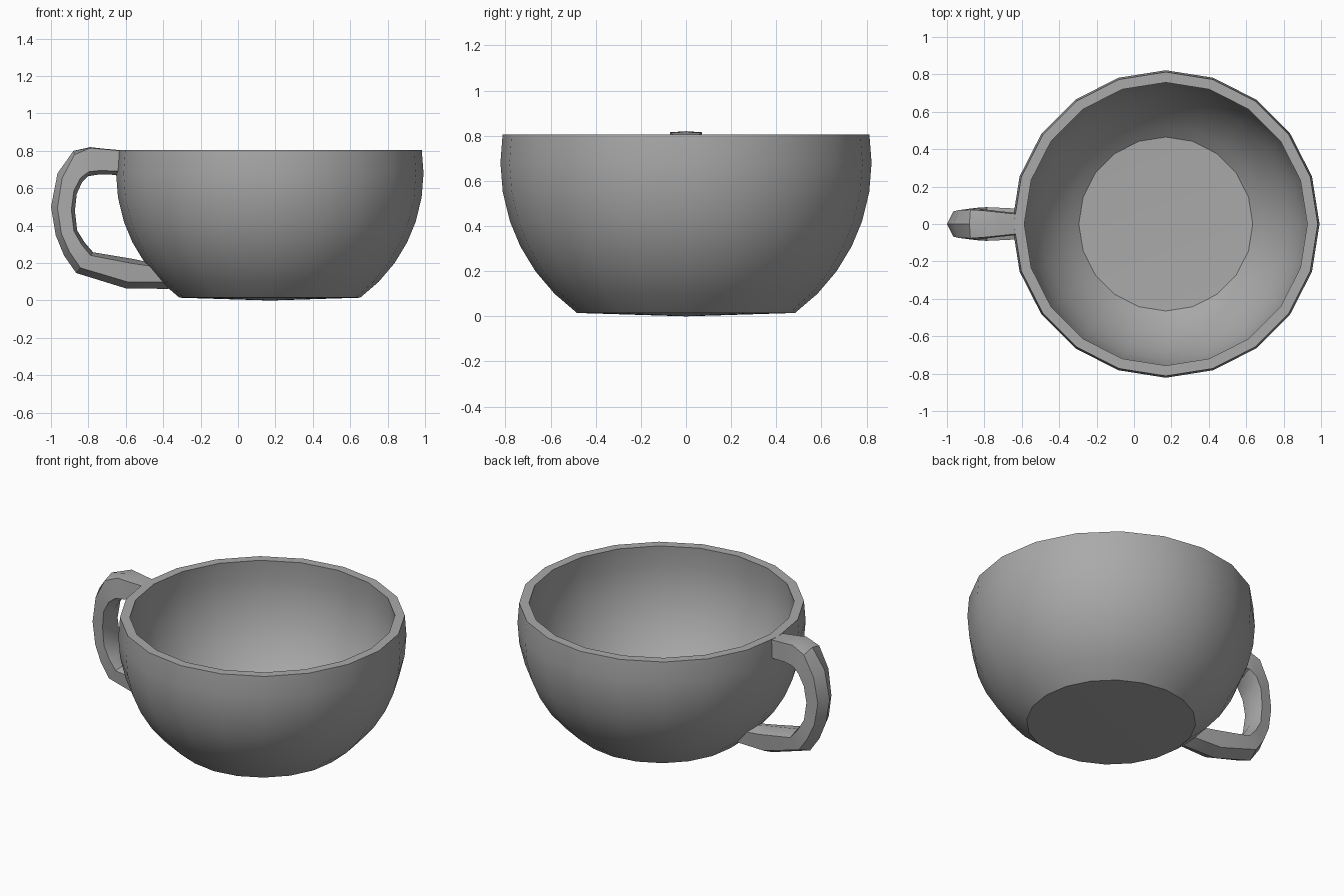
import bpy, bmesh, math

if "Cube" in bpy.data.objects:
    bpy.data.objects.remove(bpy.data.objects["Cube"])

grey = bpy.data.materials.new("mid_grey")
grey.diffuse_color = (0.4, 0.4, 0.4, 1)
grey.use_nodes = True
grey.node_tree.nodes["Principled BSDF"].inputs["Base Color"].default_value = grey.diffuse_color

CX, CZ, SIDES = 0.17, 0.68, 20   # bowl axis, sphere centre height, sides


def finish(bm, name, angle=30):
    bmesh.ops.recalc_face_normals(bm, faces=bm.faces)
    mesh = bpy.data.meshes.new(name)
    bm.to_mesh(mesh)
    bm.free()
    mesh.materials.append(grey)
    ob = bpy.data.objects.new(name, mesh)
    bpy.context.collection.objects.link(ob)
    bpy.ops.object.select_all(action='DESELECT')
    ob.select_set(True)
    bpy.context.view_layer.objects.active = ob
    bpy.ops.object.shade_smooth_by_angle(angle=math.radians(angle))
    return ob


def bridge(bm, a, b):
    n = len(a)
    for i in range(n):
        bm.faces.new((a[i], a[(i + 1) % n], b[(i + 1) % n], b[i]))


def cap(bm, ring, centre):
    c = bm.verts.new(centre)
    for i in range(len(ring)):
        bm.faces.new((ring[i], ring[(i + 1) % len(ring)], c))


# Bowl: truncated spherical shell with a thick flat rim and closed foot
def sphere_r(radius, z):
    return math.sqrt(radius ** 2 - (z - CZ) ** 2)


outer = [(sphere_r(0.822, z), z) for z in (0.015, 0.1, 0.2, 0.31, 0.42, 0.55, 0.68, 0.805)]
inner = [(sphere_r(0.767, z), z) for z in (0.805, 0.68, 0.55, 0.42, 0.31, 0.2, 0.12, 0.07)]
bm = bmesh.new()
rings = []
for r, z in outer + inner:
    rings.append([bm.verts.new((CX + r * math.cos(2 * math.pi * i / SIDES),
                                r * math.sin(2 * math.pi * i / SIDES), z))
                  for i in range(SIDES)])
for a, b in zip(rings, rings[1:]):
    bridge(bm, a, b)
cap(bm, rings[0], (CX, 0, 0.0))
cap(bm, rings[-1], (CX, 0, 0.055))
finish(bm, "bowl")

# Handle: six-sided section swept along stations
# (outer x, outer z, inner x, inner z, half width, outer shoulder depth)
stations = [
    (-0.62, 0.803, -0.62, 0.67, 0.058, 0.02),
    (-0.72, 0.812, -0.735, 0.675, 0.07, 0.02),
    (-0.79, 0.82, -0.80, 0.665, 0.078, 0.03),
    (-0.88, 0.80, -0.835, 0.63, 0.085, 0.12),
    (-0.965, 0.68, -0.862, 0.57, 0.082, 0.24),
    (-1.00, 0.50, -0.872, 0.48, 0.075, 0.27),
    (-0.975, 0.35, -0.86, 0.375, 0.08, 0.27),
    (-0.93, 0.24, -0.82, 0.31, 0.087, 0.27),
    (-0.865, 0.147, -0.775, 0.258, 0.09, 0.25),
    (-0.60, 0.065, -0.56, 0.222, 0.08, 0.22),
    (-0.37, 0.062, -0.48, 0.205, 0.07, 0.25),
]
bm = bmesh.new()
rings = []
for ox, oz, ix, iz, w, t in stations:
    section = [(0, 0), (w * 0.9, t), (w, 0.85), (0, 1), (-w, 0.85), (-w * 0.9, t)]
    rings.append([bm.verts.new((ox + (ix - ox) * s, y, oz + (iz - oz) * s))
                  for y, s in section])
for a, b in zip(rings, rings[1:]):
    bridge(bm, a, b)
bm.faces.new(rings[0])
bm.faces.new(rings[-1])
finish(bm, "handle")
